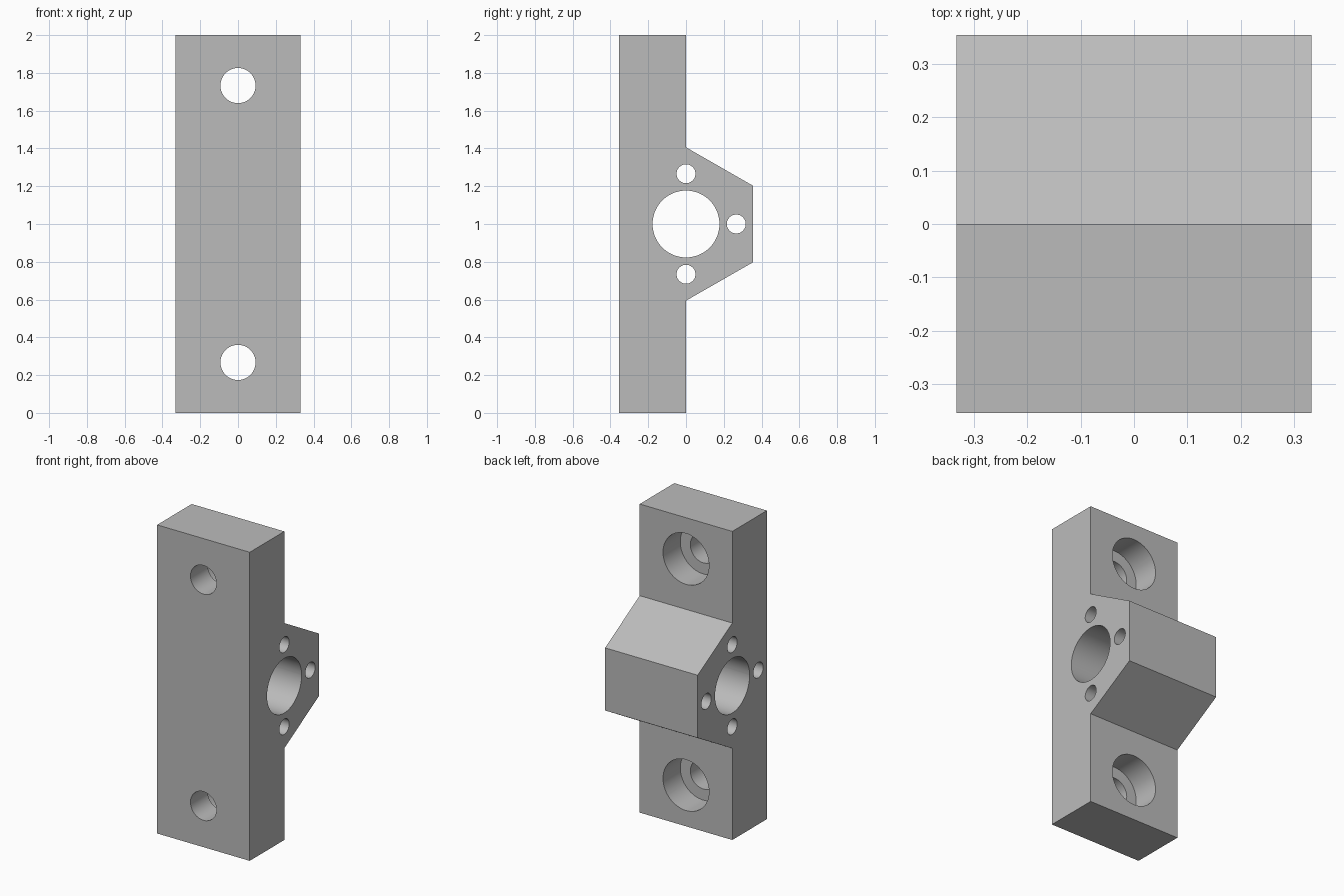
import bpy
import bmesh
from math import pi, radians
from mathutils import Matrix

if "Cube" in bpy.data.objects:
    bpy.data.objects.remove(bpy.data.objects["Cube"], do_unlink=True)

WIDTH, DEPTH = 0.664, 0.354

grey = bpy.data.materials.new("plain grey")
grey.use_nodes = True
colour = (0.5, 0.5, 0.5, 1)
grey.diffuse_color = colour
grey.node_tree.nodes["Principled BSDF"].inputs["Base Color"].default_value = colour


def add_object(name, bm):
    mesh = bpy.data.meshes.new(name)
    bmesh.ops.recalc_face_normals(bm, faces=bm.faces)
    bm.to_mesh(mesh)
    bm.free()
    mesh.materials.append(grey)
    obj = bpy.data.objects.new(name, mesh)
    bpy.context.collection.objects.link(obj)
    return obj


def cylinder(bm, radius, length, centre, axis):
    turn = Matrix.Rotation(pi / 2, 4, "Y" if axis == "X" else "X")
    bmesh.ops.create_cone(bm, cap_ends=True, segments=64, radius1=radius,
                          radius2=radius, depth=length,
                          matrix=Matrix.Translation(centre) @ turn)


# Bracket body: side profile of plate and angled boss, extruded across x
profile = [(-DEPTH, 0), (0, 0), (0, 0.594), (DEPTH, 0.797),
           (DEPTH, 1.203), (0, 1.406), (0, 2), (-DEPTH, 2)]
bm = bmesh.new()
side = bm.faces.new([bm.verts.new((-WIDTH / 2, y, z)) for y, z in profile])
sweep = bmesh.ops.extrude_face_region(bm, geom=[side])
bmesh.ops.translate(bm, vec=(WIDTH, 0, 0),
                    verts=[v for v in sweep["geom"] if isinstance(v, bmesh.types.BMVert)])
bracket = add_object("mounting_bracket", bm)

# Cross bore with four small holes around it, and the through bolt holes
bm = bmesh.new()
cylinder(bm, 0.177, 1, (0, 0, 1), "X")
for y, z in ((1, 0), (-1, 0), (0, 1), (0, -1)):
    cylinder(bm, 0.05, 1, (0, y * 0.266, 1 + z * 0.266), "X")
for s in (-1, 1):
    cylinder(bm, 0.093, 1, (0, 0, 1 + s * 0.733), "Y")
hole_cutter = add_object("hole_cutter", bm)

# Counterbores sunk halfway into the plate from the back
bm = bmesh.new()
for s in (-1, 1):
    cylinder(bm, 0.165, 0.6, (0, 0.3 - DEPTH / 2, 1 + s * 0.733), "Y")
counterbore_cutter = add_object("counterbore_cutter", bm)

cutters = (hole_cutter, counterbore_cutter)
for cutter in cutters:
    cut = bracket.modifiers.new(cutter.name, "BOOLEAN")
    cut.operation = "DIFFERENCE"
    cut.solver = "EXACT"
    cut.object = cutter

# Bake the cuts, then smooth the bores while keeping edges sharp
bpy.context.view_layer.update()
graph = bpy.context.evaluated_depsgraph_get()
finished = bpy.data.meshes.new_from_object(bracket.evaluated_get(graph))
bracket.modifiers.clear()
bracket.data = finished
for cutter in cutters:
    bpy.data.objects.remove(cutter, do_unlink=True)

bpy.ops.object.select_all(action="DESELECT")
bracket.select_set(True)
bpy.context.view_layer.objects.active = bracket
bpy.ops.object.shade_smooth_by_angle(angle=radians(25))
